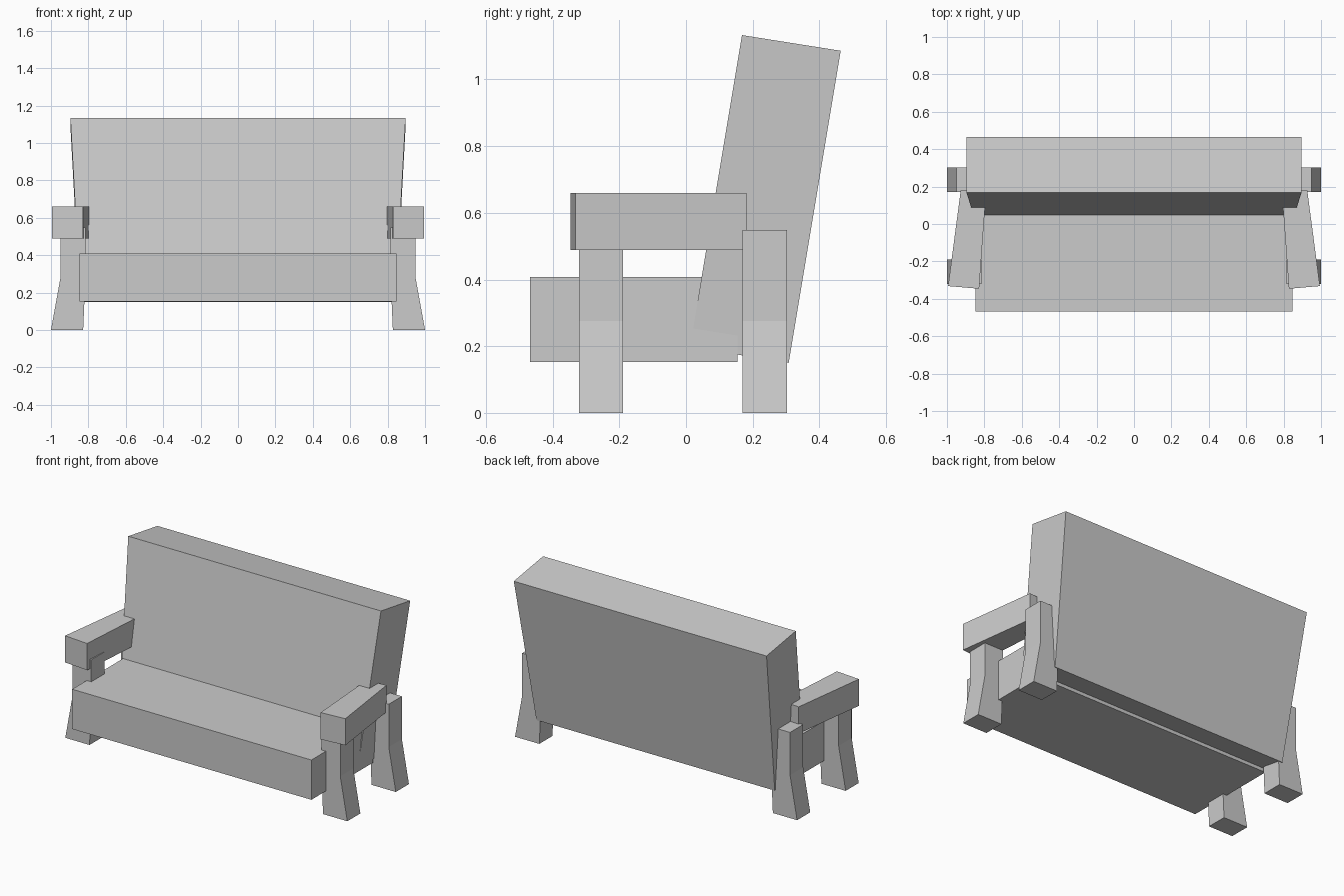
import bpy

if "Cube" in bpy.data.objects:
    bpy.data.objects.remove(bpy.data.objects["Cube"])


def prism(name, ring_a, ring_b):
    """Solid joining two matching rings of points."""
    n = len(ring_a)
    faces = [tuple(range(n))[::-1], tuple(range(n, 2 * n))]
    faces += [(i, (i + 1) % n, (i + 1) % n + n, i + n) for i in range(n)]
    mesh = bpy.data.meshes.new(name)
    mesh.from_pydata(list(ring_a) + list(ring_b), [], faces)
    mesh.update()
    obj = bpy.data.objects.new(name, mesh)
    bpy.context.collection.objects.link(obj)
    # consistent outward normals
    bpy.context.view_layer.objects.active = obj
    obj.select_set(True)
    bpy.ops.object.mode_set(mode='EDIT')
    bpy.ops.mesh.select_all(action='SELECT')
    bpy.ops.mesh.normals_make_consistent(inside=False)
    bpy.ops.object.mode_set(mode='OBJECT')
    obj.select_set(False)
    return obj


def mirror_x(obj):
    obj.modifiers.new("mirror", 'MIRROR').use_axis[0] = True


# Seat block
seat = [(-0.468, 0.153), (0.154, 0.153), (0.154, 0.408), (-0.468, 0.408)]
prism("seat", [(-0.848, y, z) for y, z in seat], [(0.848, y, z) for y, z in seat])

# Leaning backrest, wider at the top: (half width, y, z)
back = [(0.845, 0.012, 0.198), (0.845, 0.308, 0.150),
        (0.896, 0.464, 1.086), (0.896, 0.168, 1.133)]
prism("backrest", [(-w, y, z) for w, y, z in back], back)

# Legs with feet splayed outward
leg = [(0.828, 0), (1.0, 0), (0.95, 0.275), (0.95, 0.549), (0.816, 0.549), (0.816, 0.275)]
for name, y0, y1 in (("front_leg", -0.321, -0.189), ("rear_leg", 0.17, 0.303)):
    mirror_x(prism(name, [(x, y0, z) for x, z in leg], [(x, y1, z) for x, z in leg]))

# Armrests, toed in and narrowing toward the back
arm = [(0.828, -0.346), (0.994, -0.332), (0.926, 0.182), (0.791, 0.17)]
mirror_x(prism("armrest", [(x, y, 0.489) for x, y in arm], [(x, y, 0.66) for x, y in arm]))
